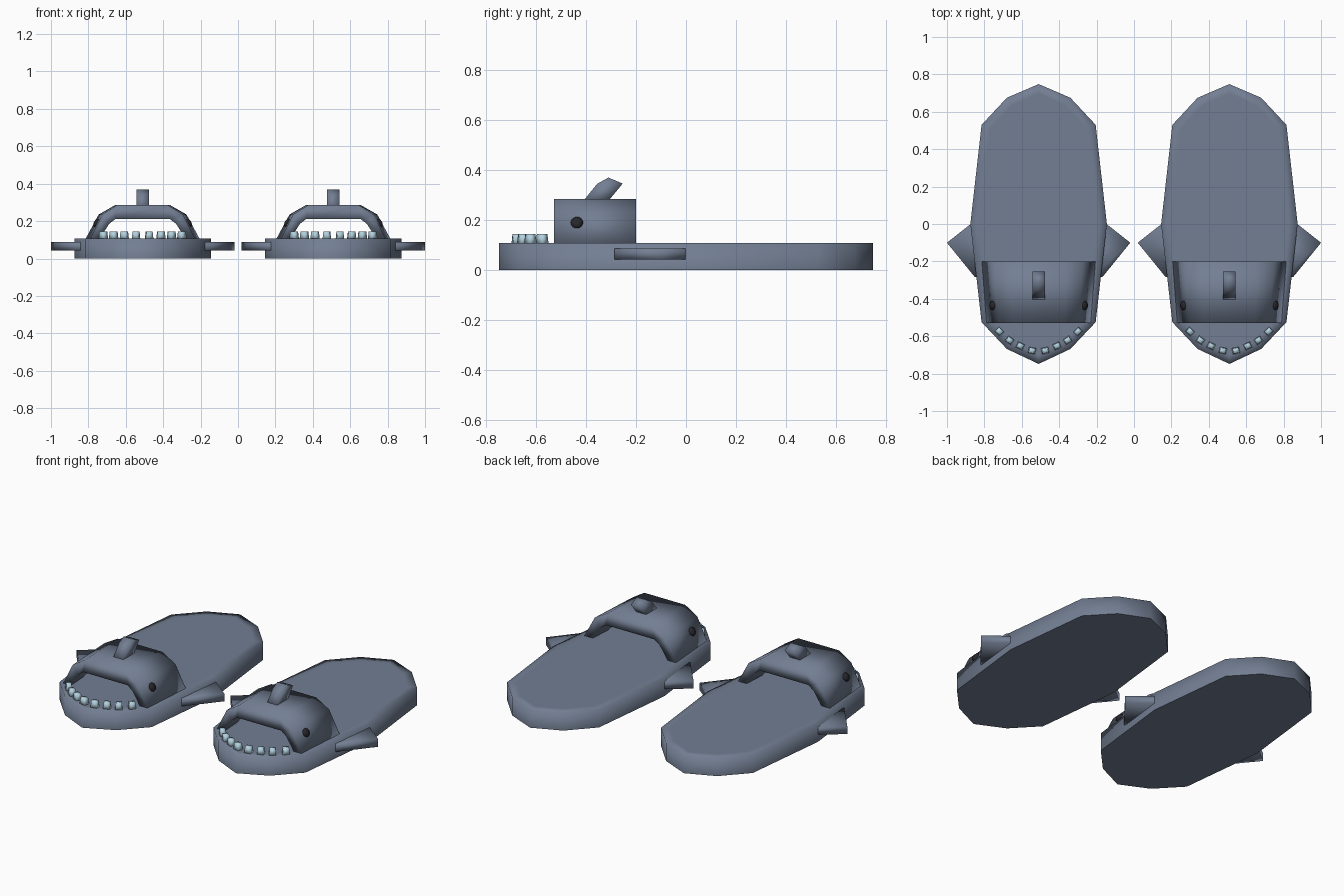
import bpy, bmesh, math
from mathutils import Matrix, Vector

if "Cube" in bpy.data.objects:
    bpy.data.objects.remove(bpy.data.objects["Cube"])


def material(name, rgb):
    m = bpy.data.materials.new(name)
    m.diffuse_color = (*rgb, 1)
    m.use_nodes = True
    m.node_tree.nodes["Principled BSDF"].inputs["Base Color"].default_value = m.diffuse_color
    return m


BODY = material("blue_grey", (0.17, 0.21, 0.29))
TOOTH = material("pale_blue", (0.45, 0.64, 0.74))
DARK = material("dark", (0.02, 0.02, 0.025))


def finish(bm, name, mat, angle=None):
    bmesh.ops.recalc_face_normals(bm, faces=bm.faces)
    me = bpy.data.meshes.new(name)
    bm.to_mesh(me)
    bm.free()
    me.materials.append(mat)
    me.shade_smooth()
    if angle is not None:
        me.set_sharp_from_angle(angle=math.radians(angle))
    ob = bpy.data.objects.new(name, me)
    bpy.context.collection.objects.link(ob)
    return ob


def extrude(bm, pts, depth):
    """Fill a 3D outline and push it along depth; returns the far face."""
    near = bm.faces.new([bm.verts.new(p) for p in pts])
    far = bmesh.ops.extrude_face_region(bm, geom=[near], use_keep_orig=True)["geom"]
    bmesh.ops.translate(bm, verts=[v for v in far if isinstance(v, bmesh.types.BMVert)], vec=depth)
    return [f for f in far if isinstance(f, bmesh.types.BMFace)][0]


parts = []

# sole: twelve-sided outline, softly shaded top rim, crisp underside
half = [(0, 0.748), (0.17, 0.675), (0.305, 0.53), (0.365, 0), (0.305, -0.525), (0.17, -0.668), (0, -0.748)]
outline = half + [(-x, y) for x, y in half[-2:0:-1]]
bm = bmesh.new()
top = extrude(bm, [(x, y, 0) for x, y in outline], (0, 0, 0.108))
bmesh.ops.inset_region(bm, faces=[top], thickness=0.05)
for e in bm.edges:
    if all(v.co.z < 0.001 for v in e.verts):
        e.smooth = False
parts.append(finish(bm, "sole", BODY))

# strap: open arch over the foot, slightly narrower at the front
outer = [(0.305, 0.105), (0.235, 0.235), (0.148, 0.285)]
inner = [(0.25, 0.105), (0.195, 0.185), (0.16, 0.21)]
outer += [(-x, z) for x, z in reversed(outer)]
inner += [(-x, z) for x, z in reversed(inner)]
bm = bmesh.new()


def arch(pts, y, s):
    return [bm.verts.new((x * s, y, z)) for x, z in pts]


ob_, ib = arch(outer, -0.2, 1), arch(inner, -0.2, 1)
of, if_ = arch(outer, -0.528, 0.92), arch(inner, -0.528, 0.92)
for a, b in ((ob_, of), (of, if_), (if_, ib), (ib, ob_)):
    for i in range(5):
        bm.faces.new((a[i], a[i + 1], b[i + 1], b[i]))
for i in (0, 5):
    bm.faces.new((ob_[i], of[i], if_[i], ib[i]))
parts.append(finish(bm, "strap", BODY, 95))

# back fin on top of the strap
bm = bmesh.new()
prof = [(-0.42, 0.265), (-0.355, 0.345), (-0.31, 0.37), (-0.253, 0.346), (-0.32, 0.265)]
extrude(bm, [(-0.033, y, z) for y, z in prof], (0.066, 0, 0))
parts.append(finish(bm, "back_fin", BODY, 95))

# side fins and eyes, mirrored
for s, side in ((1, "right"), (-1, "left")):
    bm = bmesh.new()
    extrude(bm, [(s * x, y, 0.042) for x, y in ((0.33, 0.03), (0.363, 0), (0.49, -0.1), (0.34, -0.285), (0.30, -0.27))],
            (0, 0, 0.045))
    parts.append(finish(bm, side + "_side_fin", BODY, 95))
    bm = bmesh.new()
    bmesh.ops.create_uvsphere(bm, u_segments=12, v_segments=8, radius=0.025,
                              matrix=Matrix.Translation((s * 0.246, -0.436, 0.19))
                              @ Matrix.Rotation(s * math.radians(-29), 4, 'Y')
                              @ Matrix.Diagonal((0.6, 1, 1, 1)))
    parts.append(finish(bm, side + "_eye", DARK))

# teeth: small tapered blocks following the toe
bm = bmesh.new()
for x, y, a in ((0.035, -0.677, 12), (0.098, -0.652, 25), (0.155, -0.622, 35), (0.21, -0.575, 45)):
    for s in (1, -1):
        m = Matrix.Translation((s * x, y, 0.124)) @ Matrix.Rotation(s * math.radians(a), 4, 'Z')
        vs = bmesh.ops.create_cube(bm, size=1)["verts"]
        for v in vs:
            k = 0.8 if v.co.z > 0 else 1
            v.co = m @ Vector((v.co.x * 0.04 * k, v.co.y * 0.034 * k, v.co.z * 0.042))
parts.append(finish(bm, "teeth", TOOTH))

# second slipper shares the meshes
for p in parts:
    twin = p.copy()
    twin.name = "left_slipper_" + p.name
    bpy.context.collection.objects.link(twin)
    twin.location.x = -0.51
    p.name = "right_slipper_" + p.name
    p.location.x = 0.51
